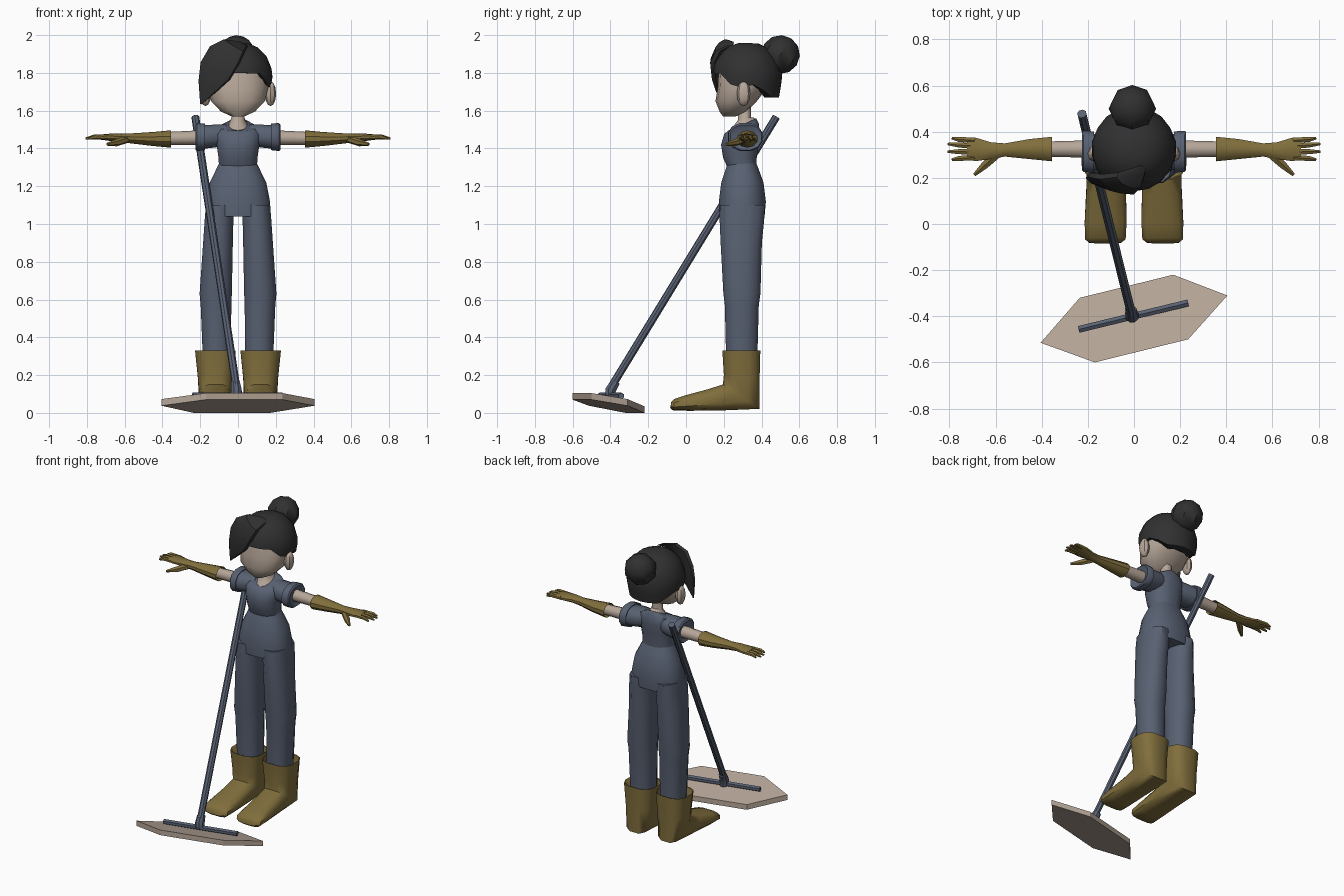
import bpy, bmesh, math
from mathutils import Vector as V

if "Cube" in bpy.data.objects:
    bpy.data.objects.remove(bpy.data.objects["Cube"])


def material(name, rgb):
    m = bpy.data.materials.new(name)
    m.diffuse_color = (*rgb, 1)
    m.use_nodes = True
    m.node_tree.nodes["Principled BSDF"].inputs["Base Color"].default_value = m.diffuse_color
    return m


SLATE = material("slate_cloth", (0.098, 0.119, 0.168))
OLIVE = material("olive_rubber", (0.216, 0.156, 0.045))
SKIN = material("beige_skin", (0.468, 0.381, 0.314))
BLACK = material("black_hair", (0.03, 0.03, 0.03))


def finish(name, bm, mat, mirror=False, angle=40):
    bmesh.ops.recalc_face_normals(bm, faces=bm.faces)
    me = bpy.data.meshes.new(name)
    bm.to_mesh(me)
    bm.free()
    ob = bpy.data.objects.new(name, me)
    bpy.context.collection.objects.link(ob)
    me.materials.append(mat)
    if mirror:
        ob.modifiers.new("mirror", 'MIRROR').use_mirror_merge = False
    bpy.ops.object.select_all(action='DESELECT')
    ob.select_set(True)
    bpy.context.view_layer.objects.active = ob
    bpy.ops.object.shade_smooth_by_angle(angle=math.radians(angle))
    return ob


def skin_rings(bm, rings):
    """Bridge rings of points with quads and cap both ends."""
    vs = [[bm.verts.new(p) for p in r] for r in rings]
    n = len(vs[0])
    for a, b in zip(vs, vs[1:]):
        for i in range(n):
            j = (i + 1) % n
            bm.faces.new((a[i], a[j], b[j], b[i]))
    bm.faces.new(vs[0])
    bm.faces.new(vs[-1])


def ring(c, u, v, n, power):
    f = lambda t: math.copysign(abs(t) ** power, t) if abs(t) > 1e-6 else 0
    out = []
    for i in range(n):
        a = math.tau * (i + 0.5) / n
        out.append(V(c) + V(u) * f(math.cos(a)) + V(v) * f(math.sin(a)))
    return out


def loft(name, rings, mat, mirror=False, n=12, power=0.85, angle=40):
    bm = bmesh.new()
    skin_rings(bm, [ring(c, u, v, n, power) for c, u, v in rings])
    return finish(name, bm, mat, mirror, angle)


def level(z, x0, x1, y0, y1):
    """Horizontal ring from its bounds."""
    return ((x0 + x1) / 2, (y0 + y1) / 2, z), ((x1 - x0) / 2, 0, 0), (0, (y1 - y0) / 2, 0)


def bent(x0, x1, front, back):
    """Tilted ring between a front and a back (y, z) point."""
    f, b = V((0, *front)), V((0, *back))
    return (f + b) / 2 + V(((x0 + x1) / 2, 0, 0)), ((x1 - x0) / 2, 0, 0), (b - f) / 2


def across(x, y, z, ry, rz):
    return (x, y, z), (0, ry, 0), (0, 0, rz)


def tube(name, pts, radii, mat, mirror=False, n=8):
    d = (V(pts[-1]) - V(pts[0])).normalized()
    u = d.cross(V((0, 0, 1)) if abs(d.z) < 0.9 else V((0, 1, 0))).normalized()
    w = d.cross(u)
    return loft(name, [(p, u * r, w * r) for p, r in zip(pts, radii)], mat, mirror, n, 1)


def ball(name, c, size, mat, mirror=False, seg=8, rings=6, tilt=0):
    bm = bmesh.new()
    bmesh.ops.create_uvsphere(bm, u_segments=seg, v_segments=rings, radius=1)
    for v in bm.verts:
        p = V((v.co.x * size[0], v.co.y * size[1], v.co.z * size[2]))
        y, z = p.y, p.z
        v.co = V(c) + V((p.x, y * math.cos(tilt) - z * math.sin(tilt),
                         y * math.sin(tilt) + z * math.cos(tilt)))
    return finish(name, bm, mat, mirror)


def sym(rows):
    return [level(z, -r, r, y0, y1) for z, r, y0, y1 in rows]


# Trousers
loft("trouser_hips", sym([(1.325, .1, .22, .372), (1.28, .122, .205, .39),
     (1.22, .152, .185, .412), (1.12, .172, .172, .425), (1.04, .177, .175, .418)]), SLATE, n=16)
loft("trouser_leg", [level(*r) for r in [
    (1.1, .02, .172, .176, .42), (1.03, .022, .178, .174, .418), (.9, .025, .187, .18, .405),
    (.63, .03, .206, .195, .397), (.57, .033, .2, .203, .388), (.28, .035, .188, .21, .38)]],
    SLATE, True)

# Shirt with V neck and rolled sleeves
loft("shirt", sym([(1.3, .102, .218, .374), (1.35, .105, .195, .376), (1.42, .115, .184, .385),
     (1.475, .125, .2, .39)]) + [bent(-.11, .11, (.222, 1.495), (.388, 1.53)),
     bent(-.055, .055, (.235, 1.495), (.372, 1.56))], SLATE, n=16)
loft("sleeve", [across(.06, .315, 1.475, .06, .055), across(.11, .312, 1.467, .075, .062),
     across(.185, .312, 1.46, .082, .064)], SLATE, True)
loft("sleeve_band", [across(.182, .312, 1.46, .07, .06), across(.174, .312, 1.462, .092, .073),
     across(.218, .315, 1.46, .092, .076), across(.226, .317, 1.459, .085, .068),
     across(.212, .32, 1.458, .05, .045)], SLATE, True)

# Neck, head and ears
loft("neck", [bent(-.05, .05, (.233, 1.495), (.367, 1.557)),
     bent(-.045, .045, (.25, 1.515), (.36, 1.563)),
     bent(-.036, .036, (.275, 1.55), (.345, 1.565)), level(1.68, -.036, .036, .27, .34)],
     SKIN, n=10, power=1)
loft("head", sym([(1.57, .035, .195, .265), (1.595, .092, .178, .32), (1.65, .145, .156, .375),
     (1.72, .163, .168, .43), (1.8, .163, .172, .45), (1.88, .13, .2, .42)]), SKIN, n=14, power=.9)
ball("ear", (.172, .305, 1.69), (.03, .036, .066), SKIN, True)

# Hair cap whose lower edge follows a hairline measured around the head
HAIRLINE = [(0, 1.8), (45, 1.795), (68, 1.71), (90, 1.73), (112, 1.745), (128, 1.67), (180, 1.67)]


def hairline(deg):
    for (a, za), (b, zb) in zip(HAIRLINE, HAIRLINE[1:]):
        if deg <= b:
            return za + (zb - za) * (deg - a) / (b - a)
    return HAIRLINE[-1][1]


def hair_point(deg, f, inset):
    a = math.radians(deg)
    top, mid = 1.962, 1.775
    z = top + (hairline(abs(deg)) - top) * f
    k = math.sqrt(max(0, 1 - ((z - mid) / (top - mid)) ** 2)) ** .85 if z > mid else 1 - (mid - z) * .9
    k *= inset
    return V((math.sin(a) * .185 * k, .325 - math.cos(a) * .185 * k, z))


bm = bmesh.new()
skin_rings(bm, [[hair_point(d, f, s) for d in range(-180, 180, 20)]
                for f, s in [(.02, 1), (.12, 1), (.32, 1), (.6, 1), (.8, 1), (1, 1), (1, .7)]])
finish("hair_cap", bm, BLACK, angle=30)
ball("hair_bun", (-.007, .5, 1.897), (.103, .103, .103), BLACK, tilt=-.6)

# Swept fringe
across_lock, thick = V((.8, -.36, -.48)), V((-.4, -.9, .1))
loft("hair_fringe", [(c, across_lock * w, thick * t) for c, w, t in [
    ((.03, .235, 1.955), .025, .02), ((-.02, .19, 1.945), .07, .03), ((-.07, .172, 1.895), .1, .032),
    ((-.12, .18, 1.81), .1, .028), ((-.16, .185, 1.73), .062, .02), ((-.197, .2, 1.635), .004, .004)]],
    BLACK, n=8, power=1, angle=30)

# Bare arms and gloves
loft("arm", [across(.18, .325, 1.457, .04, .04), across(.4, .325, 1.452, .034, .034)], SKIN, True, 10, 1)
loft("glove", [across(.39, .325, 1.45, .038, .034), across(.355, .325, 1.45, .056, .046),
     across(.45, .325, 1.45, .046, .037), across(.56, .321, 1.453, .03, .027),
     across(.62, .318, 1.457, .038, .023), across(.68, .323, 1.459, .052, .019),
     across(.725, .325, 1.46, .052, .014)], OLIVE, True, 10, 1)
for i, (y0, y1, tip) in enumerate([(.362, .372, .79), (.338, .347, .808),
                                   (.313, .314, .808), (.289, .279, .79)]):
    tube(f"glove_finger_{i + 1}", [(.69, y0, 1.46), (.76, (y0 + y1) / 2, 1.461), (tip, y1, 1.452)],
         (.014, .0125, .006), OLIVE, True, 6)
tube("glove_thumb", [(.59, .305, 1.448), (.645, .257, 1.43), (.692, .213, 1.422)],
     (.02, .019, .008), OLIVE, True, 6)

# Rubber boots
loft("boot", [level(.27, .03, .2, .205, .385), level(.328, .015, .226, .195, .39),
     level(.33, .01, .23, .19, .396), bent(.025, .215, (.198, .2), (.392, .18)),
     bent(.03, .208, (.193, .152), (.392, .02)), bent(.033, .208, (.12, .128), (.2, .012)),
     bent(.03, .216, (.0, .095), (.02, .01)), bent(.034, .215, (-.06, .075), (-.068, .012)),
     bent(.055, .195, (-.078, .058), (-.084, .025))], OLIVE, True, 12, .7)

# Floor mop: handle, socket, crossbar and tilted hexagonal pad
foot, tip = V((-.008, -.4, .13)), V((-.226, .478, 1.567))
axis = (tip - foot).normalized()
tube("mop_handle", [foot, tip], (.021, .021), SLATE, n=8)
tube("mop_socket", [(-.008, -.4, .085), (-.008, -.4, .12), V((-.008, -.4, .12)) + axis * .05],
     (.03, .03, .026), SLATE, n=8)
tube("mop_crossbar", [(-.24, -.457, .09), (.235, -.342, .09)], (.017, .017), SLATE, n=6)
PAD = [(-.405, -.515, .038), (-.17, -.6, .07), (.235, -.5, .07),
       (.405, -.31, .038), (.17, -.22, 0), (-.235, -.32, 0)]
bm = bmesh.new()
skin_rings(bm, [[V(p) for p in PAD], [V(p) + V((0, 0, .035)) for p in PAD]])
finish("mop_pad", bm, SKIN, angle=30)
